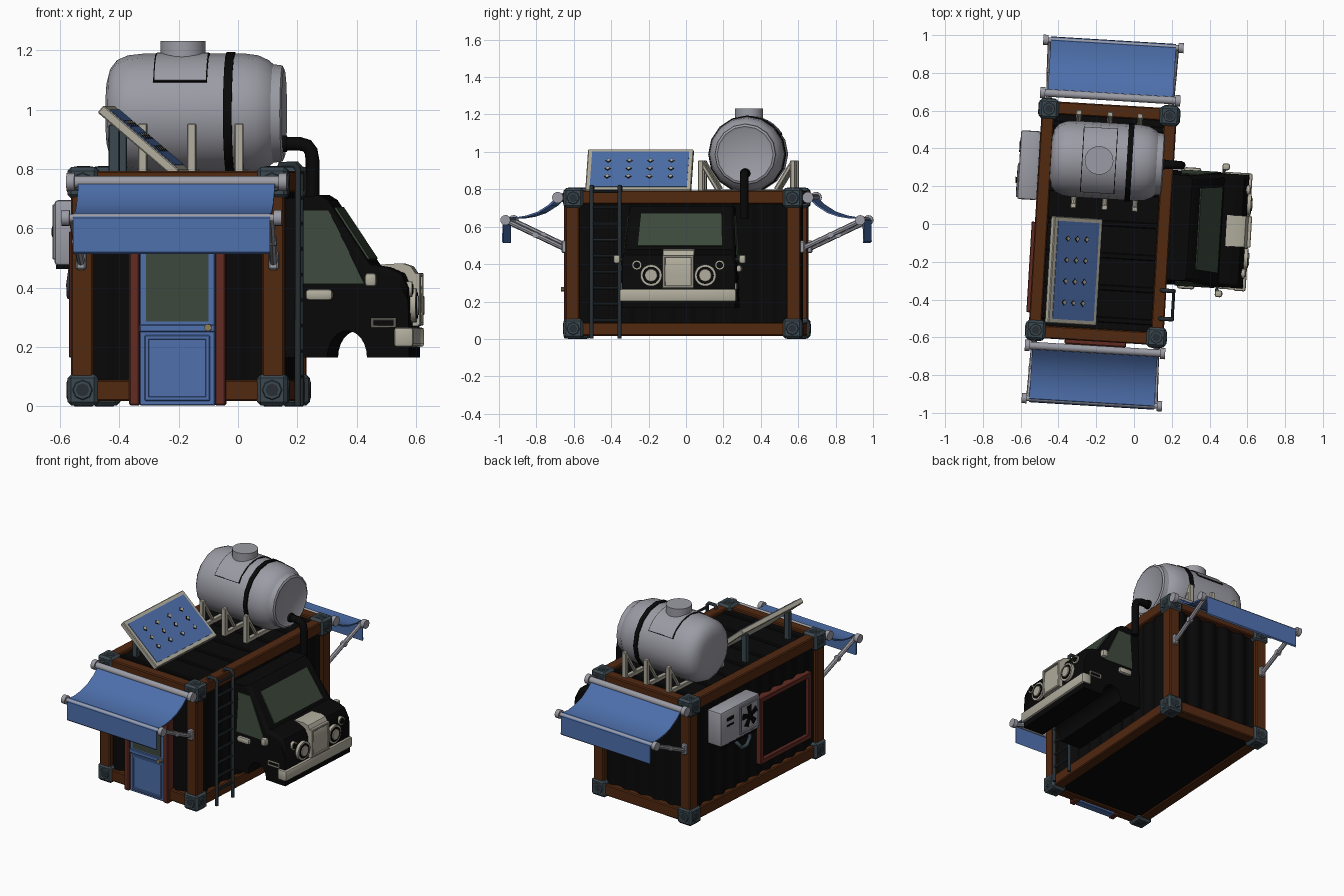
import bpy, bmesh, math
from mathutils import Matrix, Vector

if "Cube" in bpy.data.objects:
    bpy.data.objects.remove(bpy.data.objects["Cube"])

def mat(name, r, g, b):
    m = bpy.data.materials.new(name)
    m.diffuse_color = (r, g, b, 1)
    m.use_nodes = True
    m.node_tree.nodes["Principled BSDF"].inputs["Base Color"].default_value = m.diffuse_color
    return m

BLUE = mat("blue", .075, .16, .41)
GREY = mat("light_grey", .33, .33, .375)
CREAM = mat("cream", .44, .42, .34)
BROWN = mat("brown", .082, .021, .005)
RED = mat("red_brown", .12, .024, .016)
SLATE = mat("slate", .042, .063, .078)
DARK = mat("dark_slate", .02, .028, .034)
BLACK = mat("black", .0025, .0025, .0025)
GREEN = mat("dark_green_glass", .045, .065, .045)
GOLD = mat("brass", .28, .21, .09)

# The whole vehicle is turned slightly about z
WORLD = Matrix.Translation((-.166, .005, 0)) @ Matrix.Rotation(math.radians(-3.45), 4, 'Z')

def obj(name, bm, m, M=None):
    bmesh.ops.recalc_face_normals(bm, faces=bm.faces[:])
    for f in bm.faces:
        f.smooth = True
    for e in bm.edges:
        e.smooth = len(e.link_faces) == 2 and e.calc_face_angle(0) < math.radians(32)
    me = bpy.data.meshes.new(name)
    bm.to_mesh(me)
    bm.free()
    me.materials.append(m)
    ob = bpy.data.objects.new(name, me)
    bpy.context.collection.objects.link(ob)
    ob.matrix_world = WORLD @ M if M else WORLD
    return ob

def box(name, m, x, y, z, bevel=0, M=None, inset=None, seg=1):
    bm = bmesh.new()
    c = Vector((sum(x) / 2, sum(y) / 2, sum(z) / 2))
    S = Matrix.Diagonal((abs(x[1] - x[0]), abs(y[1] - y[0]), abs(z[1] - z[0]), 1))
    bmesh.ops.create_cube(bm, size=1, matrix=Matrix.Translation(c) @ S)
    if bevel:
        bmesh.ops.bevel(bm, geom=bm.edges[:], offset=bevel, segments=seg, affect='EDGES', profile=.5)
    if inset:
        bm.normal_update()
        fs = [f for f in bm.faces if f.normal.dot(Vector(inset)) > .99]
        bmesh.ops.inset_region(bm, faces=fs, thickness=.014, depth=0)
        bmesh.ops.inset_region(bm, faces=fs, thickness=.003, depth=-.006)
    return obj(name, bm, m, M)

def cyl(name, m, a, b, r, n=16, M=None, r2=None):
    a, b = Vector(a), Vector(b)
    bm = bmesh.new()
    T = Matrix.Translation((a + b) / 2) @ (b - a).to_track_quat('Z', 'Y').to_matrix().to_4x4()
    bmesh.ops.create_cone(bm, cap_ends=True, segments=n, radius1=r, radius2=r2 or r,
                          depth=(b - a).length, matrix=T)
    return obj(name, bm, m, M)

def prism(name, m, pts, vec, M=None):
    bm = bmesh.new()
    a = [bm.verts.new(p) for p in pts]
    b = [bm.verts.new(Vector(p) + Vector(vec)) for p in pts]
    bm.faces.new(a)
    bm.faces.new(b[::-1])
    for i in range(len(a)):
        bm.faces.new((a[i - 1], a[i], b[i], b[i - 1]))
    return obj(name, bm, m, M)

def tube(name, m, pts, r):
    cu = bpy.data.curves.new(name, 'CURVE')
    cu.dimensions, cu.bevel_depth, cu.bevel_resolution, cu.use_fill_caps = '3D', r, 2, True
    s = cu.splines.new('POLY')
    s.points.add(len(pts) - 1)
    for p, q in zip(s.points, pts):
        p.co = (*q, 1)
    s.use_smooth = True
    cu.materials.append(m)
    ob = bpy.data.objects.new(name, cu)
    bpy.context.collection.objects.link(ob)
    ob.matrix_world = WORLD

def frame(name, m, u, v, w, place):
    # rectangular frame of four bars; place maps (u range, v range) to box ranges
    for i, (a, b) in enumerate([((u[0], u[0] + w), v), ((u[1] - w, u[1]), v),
                                (u, (v[0], v[0] + w)), (u, (v[1] - w, v[1]))]):
        box(f"{name}_{i}", m, *place(a, b), bevel=.003)

# Container body: corrugated outline extruded upwards
def side(n, length):
    return [(-length + 2 * length * i / n, .009 * math.sin(2 * math.pi * i / 8)) for i in range(n)]
plan = [(t, -.60 + o) for t, o in side(48, .335)] + [(.335 - o, t) for t, o in side(88, .60)]
plan += [(-x, -y) for x, y in plan]
prism("corrugated_body", BLACK, [(x, y, .025) for x, y in plan], (0, 0, .75))
for i in range(7):
    box("roof_rib", BLACK, (-.3, .3), (-.525 + i * .17, -.495 + i * .17), (.77, .779), .004)

# Beams and corner castings
for sx in (-1, 1):
    for sy in (-1, 1):
        box("corner_post", BROWN, (sx * .285, sx * .36), (sy * .555, sy * .63), (.05, .75), .006)
        for z in (.055, .754):
            x, y = sx * .32, sy * .587
            box("corner_casting", SLATE, (x - .052, x + .052), (y - .052, y + .052), (z - .053, z + .053), .013)
            for d, w in (((sx, 0, 0), .052), ((0, sy, 0), .052), ((0, 0, -1 if z < .4 else 1), .051)):
                p = Vector((x, y, z)) + Vector(d) * w
                cyl("casting_rim", SLATE, p, p + Vector(d) * .004, .034, 8, r2=.031)
                cyl("casting_hole", DARK, p, p + Vector(d) * .0045, .022, 8)
    for z in (.017, .722):
        box("long_beam", BROWN, (sx * .29, sx * .358), (-.6, .6), (z, z + .072), .006)
        box("short_beam", BROWN, (-.33, .33), (sx * .56, sx * .628), (z, z + .072), .006)

# Front door
box("door", BLUE, (-.127, .127), (-.638, -.59), (.003, .70), .003)
box("door_window", GREEN, (-.105, .105), (-.643, -.63), (.285, .63))
box("door_rail", BLUE, (-.127, .127), (-.645, -.63), (.25, .275), .003)
box("door_lower_panel", BLUE, (-.11, .11), (-.645, -.63), (.018, .24), .003, inset=(0, -1, 0))
for s in (-1, 1):
    box("door_post", RED, (s * .127, s * .163), (-.65, -.59), (.003, .72), .005)
box("door_lintel", RED, (-.163, .163), (-.65, -.59), (.69, .725), .005)
cyl("door_knob", GOLD, (.105, -.64, .265), (.105, -.668, .265), .012, 10)

# Shutter frame on the left wall
frame("shutter_frame", RED, (-.495, -.015), (.165, .59), .03, lambda a, b: ((-.375, -.32), a, b))
box("shutter", BLACK, (-.352, -.32), (-.48, -.03), (.18, .58))

# Air conditioner on the left wall
box("air_conditioner", GREY, (-.46, -.355), (.10, .465), (.475, .695), .012, seg=2)
box("air_conditioner_bracket", BLACK, (-.455, -.34), (.12, .44), (.462, .476))
box("fan_panel", GREY, (-.467, -.455), (.11, .29), (.495, .68), .003, inset=(-1, 0, 0))
cyl("fan_hub", BLACK, (-.455, .20, .588), (-.474, .20, .588), .018, 10)
for i in range(5):
    R = Matrix.Translation((-.463, .20, .588)) @ Matrix.Rotation(i * math.tau / 5, 4, 'X')
    prism("fan_blade", BLACK, [(0, -.008, 0), (0, .008, 0), (0, .026, .065), (0, -.012, .07)], (-.005, 0, 0), R)
box("air_vent", BLACK, (-.464, -.455), (.35, .41), (.625, .645))
box("air_badge_slot", BLACK, (-.464, -.455), (.35, .41), (.59, .60))
tube("air_hose", SLATE, [(-.40, .13, .48), (-.41, .13, .41), (-.41, .16, .37), (-.41, .21, .37),
                         (-.40, .24, .41), (-.36, .24, .43), (-.33, .24, .43)], .012)

# Awnings, front and back
for s, tag in ((-1, "front"), (1, "back")):
    line = [(.675, .762), (.72, .718), (.78, .680), (.84, .660), (.90, .65), (.95, .652), (.968, .635), (.97, .52)]
    prof = line + [(y - .007, z - .007) for y, z in reversed(line)]
    prism(tag + "_awning_cloth", BLUE, [(-.332, s * y, z) for y, z in prof], (.664, 0, 0))
    cyl(tag + "_awning_roller", GREY, (-.36, s * .67, .756), (.36, s * .67, .756), .02)
    cyl(tag + "_awning_bar", GREY, (-.36, s * .95, .635), (.36, s * .95, .635), .014)
    for e in (-1, 1):
        cyl("roller_cap", GREY, (e * .345, s * .67, .756), (e * .372, s * .67, .756), .03)
        cyl("bar_cap", GREY, (e * .345, s * .95, .635), (e * .372, s * .95, .635), .027)
        cyl("awning_arm", GREY, (e * .325, s * .64, .485), (e * .335, s * .95, .632), .014, 8)
        cyl("awning_arm_joint", GREY, (e * .315, s * .79, .556), (e * .345, s * .79, .556), .016, 10)
        box("awning_bracket", GREY, (e * .308, e * .342), (s * .62, s * .652), (.46, .525), .006)

# Water tank: turned profile along x
def lathe(name, m, prof, n, M):
    bm = bmesh.new()
    rings = [[bm.verts.new((x, r * math.sin(k * math.tau / n), r * math.cos(k * math.tau / n)))
              for k in range(n)] for x, r in prof]
    for a, b in zip(rings, rings[1:]):
        for k in range(n):
            bm.faces.new((a[k], a[(k + 1) % n], b[(k + 1) % n], b[k]))
    bm.faces.new(rings[0])
    bm.faces.new(rings[-1])
    return obj(name, bm, m, M)
TANK = Matrix.Translation((0, .33, .987))
lathe("water_tank", GREY, [(-.295, .11), (-.285, .15), (-.262, .18), (-.225, .196), (-.17, .202), (.17, .202),
                           (.215, .196), (.25, .18), (.266, .166), (.297, .162), (.303, .15), (.297, .14)], 16, TANK)
lathe("tank_band", BLACK, [(.108, .19), (.108, .208), (.137, .208), (.137, .19)], 16, TANK)
arc = [math.radians(-57 + 114 * i / 12) for i in range(13)]
for nm, m, w, r, k in (("hatch_edge", BLACK, .091, .204, 1.02), ("hatch_plate", GREY, .087, .206, 1)):
    pts = [(-.039 - w, r * math.sin(a * k), r * math.cos(a * k)) for a in arc]
    pts += [(-.039 - w, .190 * math.sin(a * k), .190 * math.cos(a * k)) for a in reversed(arc)]
    prism(nm, m, pts, (2 * w, 0, 0), TANK)
cyl("tank_filler", GREY, (-.039, .33, 1.15), (-.039, .33, 1.232), .076, 20)

# Tank cradle
for x in (-.16, .005, .165):
    box("cradle_base", CREAM, (x - .014, x + .014), (.09, .57), (.775, .80), .003)
    for s in (-1, 1):
        y = .33 + s * .247
        box("cradle_post", CREAM, (x - .015, x + .015), (y - .013, y + .013), (.775, .953), .003)
        cyl("cradle_brace", CREAM, (x, y - s * .005, .94), (x, y - s * .09, .80), .012, 6)

# Outlet pipe
tube("outlet_pipe", BLACK, [(.28, .33, .885), (.355, .33, .885), (.38, .33, .878), (.393, .33, .86),
                            (.398, .33, .83), (.398, .33, .64)], .023)
cyl("pipe_flange", BLACK, (.295, .33, .885), (.312, .33, .885), .028)

# Solar panel
SOL = Matrix.Translation((-.136, -.262, .895)) @ Matrix.Rotation(math.radians(40.5), 4, 'Y')
box("solar_frame", CREAM, (-.168, .168), (-.283, .283), (-.018, .014), .004, SOL)
box("solar_glass", BLUE, (-.143, .143), (-.26, .26), (.01, .017), 0, SOL)
for i in range(3):
    for j in range(4):
        cx, cy = -.07 + i * .065, -.17 + j * .113
        for nm, m, r, h in (("cell_spot", BLACK, .017, .019), ("cell_contact", CREAM, .012, .021)):
            cyl(nm, m, (cx, cy, .012), (cx, cy, h), r, 4, SOL)
for y in (-.46, -.06):
    box("solar_leg", SLATE, (-.242, -.205), (y - .015, y + .015), (.77, .95), .003)

# Ladder on the right wall
for y in (-.487, -.337):
    tube("ladder_rail", DARK, [(.398, y, .003), (.398, y, .80), (.385, y, .815), (.34, y, .815), (.33, y, .78)], .011)
for i in range(9):
    cyl("ladder_rung", DARK, (.398, -.487, .10 + i * .086), (.398, -.337, .10 + i * .086), .008, 8)

# Cab: side profile with wheel arch, narrowed towards the roof
def half(z):
    return .303 - max(0, z - .41) * .08
prof = [(.34, .165), (.34, .70), (.46, .712), (.487, .695), (.63, .478), (.69, .468), (.735, .448), (.758, .40), (.763, .165)]
prof += [(.553 + .067 * math.cos(t), .165 + .09 * math.sin(t)) for t in (i * math.pi / 12 for i in range(13))]
cab = prism("cab", BLACK, [(x, -.303, z) for x, z in prof], (0, .606, 0))
bm = bmesh.new()
bm.from_mesh(cab.data)
rim = [e for e in bm.edges if abs(e.verts[0].co.y - e.verts[1].co.y) < .01
       and all(v.co.x > .4 and v.co.z > .27 for v in e.verts)]
bmesh.ops.bevel(bm, geom=rim, offset=.018, segments=2, affect='EDGES', profile=.5)
for v in bm.verts:
    v.co.y *= half(v.co.z) / .303
bm.to_mesh(cab.data)
bm.free()
ws = lambda z: .487 + (.695 - z) * .143 / .217
prism("windscreen", GREEN, [(ws(z), y, z) for y, z in ((-.228, .495), (.228, .495), (.217, .668), (-.217, .668))], (.006, 0, .004))
for s in (-1, 1):
    prism("side_window", GREEN, [(x, s * half(z), z) for x, z in ((.40, .66), (.49, .66), (.612, .412), (.40, .412))], (0, s * .005, 0))
    box("door_handle", CREAM, (.413, .505), (s * .295, s * .322), (.357, .395), .012, seg=2)
    frame("side_marker", CREAM, (.634, .718), (.265, .298), .008, lambda a, b: (a, (s * .298, s * .31), b))
    cyl("mirror_arm", SLATE, (.625, s * .29, .425), (.625, s * .345, .425), .009, 8)
    box("mirror", CREAM, (.615, .655), (s * .318, s * .355), (.403, .45), .012, seg=2)
    cyl("headlight_rim", CREAM, (.75, s * .145, .34), (.778, s * .145, .34), .058, 20)
    cyl("headlight_ring", BLACK, (.76, s * .145, .34), (.781, s * .145, .34), .046, 20)
    cyl("headlight_lens", CREAM, (.76, s * .145, .34), (.786, s * .145, .34), .042, 20, r2=.032)
    cyl("signal_lamp", CREAM, (.74, s * .222, .395), (.768, s * .222, .395), .026, 14)
    cyl("signal_lens", BLACK, (.74, s * .222, .395), (.771, s * .222, .395), .018, 14)
nose = [(.655, .27), (.655, .478), (.725, .482), (.755, .472), (.773, .445), (.782, .40), (.784, .34), (.78, .27)]
prism("grille", CREAM, [(x, -.083, z) for x, z in nose], (0, .166, 0))
frame("grille_rim", CREAM, (-.083, .083), (.272, .45), .014, lambda a, b: ((.755, .788), a, b))
box("bumper", CREAM, (.712, .777), (-.316, .31), (.20, .266), .01, seg=2)
